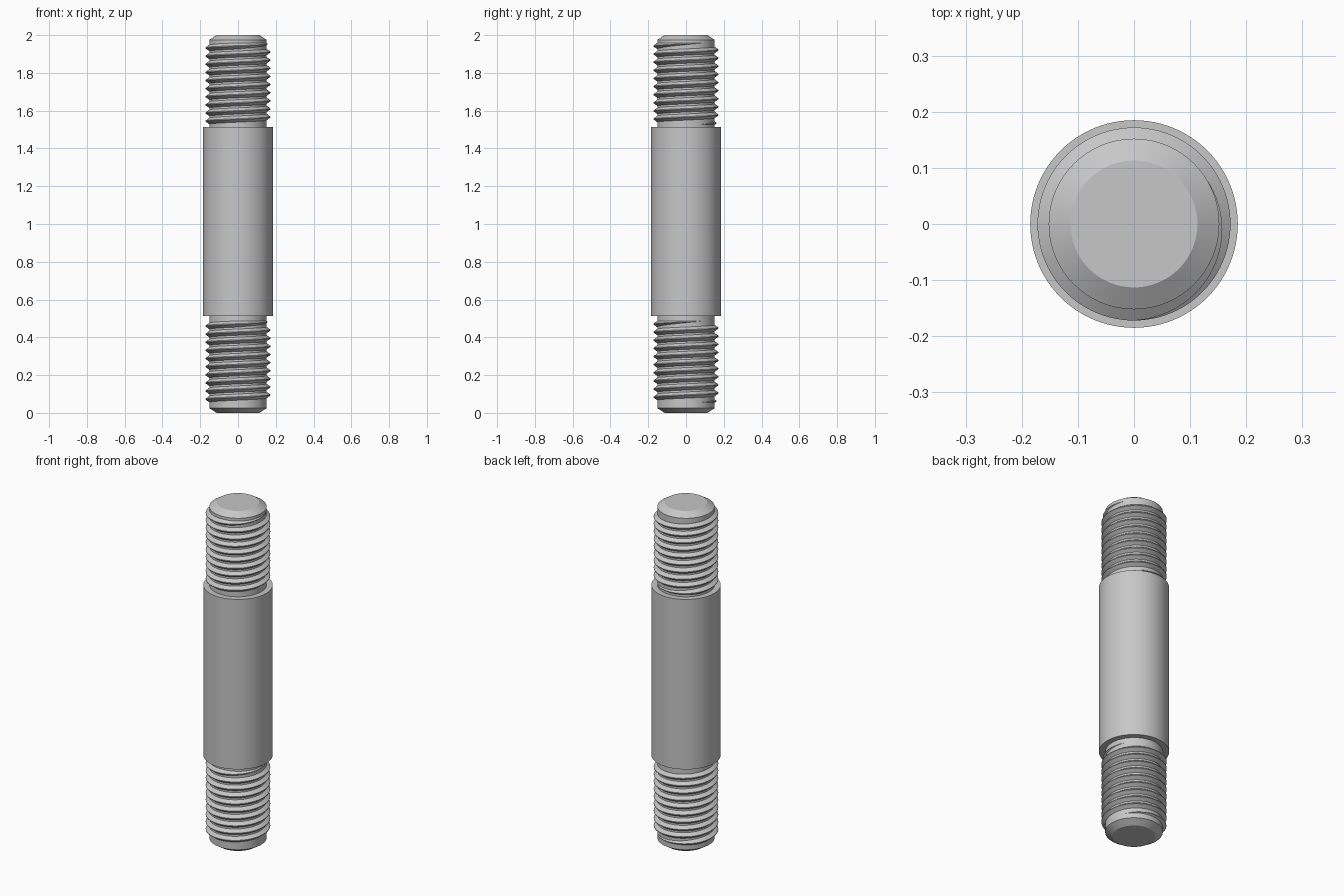
import bpy, bmesh, math

if "Cube" in bpy.data.objects:
    bpy.data.objects.remove(bpy.data.objects["Cube"], do_unlink=True)

steel = bpy.data.materials.new("light grey steel")
steel.use_nodes = True
grey = (0.57, 0.57, 0.57, 1)
steel.diffuse_color = grey
steel.node_tree.nodes["Principled BSDF"].inputs["Base Color"].default_value = grey

SEGMENTS = 96
CORE, CREST, BODY, TIP = 0.152, 0.172, 0.185, 0.113
PITCH, TURNS = 0.043, 10


def finish(name, bm):
    bmesh.ops.recalc_face_normals(bm, faces=bm.faces)
    mesh = bpy.data.meshes.new(name)
    bm.to_mesh(mesh)
    bm.free()
    mesh.materials.append(steel)
    obj = bpy.data.objects.new(name, mesh)
    bpy.context.collection.objects.link(obj)
    bpy.ops.object.select_all(action='DESELECT')
    obj.select_set(True)
    bpy.context.view_layer.objects.active = obj
    bpy.ops.object.shade_smooth_by_angle(angle=math.radians(25))


def skin(bm, rings, closed):
    # Join neighbouring vertex rings with quads and cap both ends
    n = len(rings[0])
    for a, b in zip(rings, rings[1:]):
        for i in range(n):
            j = (i + 1) % n
            bm.faces.new((a[i], a[j], b[j], b[i]))
    if closed:
        bm.faces.new(rings[0])
        bm.faces.new(rings[-1])


def lathe(name, profile):
    bm = bmesh.new()
    rings = []
    for r, z in profile:
        angles = [math.tau * i / SEGMENTS for i in range(SEGMENTS)]
        rings.append([bm.verts.new((r * math.cos(a), r * math.sin(a), z)) for a in angles])
    skin(bm, rings, True)
    finish(name, bm)


def thread(name, z_start, end_angle):
    # Right-hand helical tooth that fades into the core at both ends
    bm = bmesh.new()
    rings = []
    steps = TURNS * SEGMENTS
    fade = SEGMENTS / 3
    for s in range(steps + 1):
        angle = end_angle + math.tau * (s - steps) / SEGMENTS
        z = z_start + PITCH * s / SEGMENTS
        grow = max(0.02, min(1, s / fade, (steps - s) / fade))
        crest = CORE + (CREST - CORE) * grow
        half = 0.0165 * grow
        tooth = [(CORE - 0.004, -half), (CORE, -half), (crest, -0.002 * grow),
                 (crest, 0.002 * grow), (CORE, half), (CORE - 0.004, half)]
        rings.append([bm.verts.new((r * math.cos(angle), r * math.sin(angle), z + dz))
                      for r, dz in tooth])
    skin(bm, rings, True)
    finish(name, bm)


# Stud body: chamfered ends, threaded cores and thicker shank
lathe("stud_body", [(TIP, 0), (CORE, 0.025), (CORE, 0.513), (BODY, 0.513),
                    (BODY, 1.513), (CORE, 1.513), (CORE, 1.975), (TIP, 2)])

# Threads on both ends
for name, z in (("lower_thread", 0.055), ("upper_thread", 1.527)):
    thread(name, z, math.radians(30))
